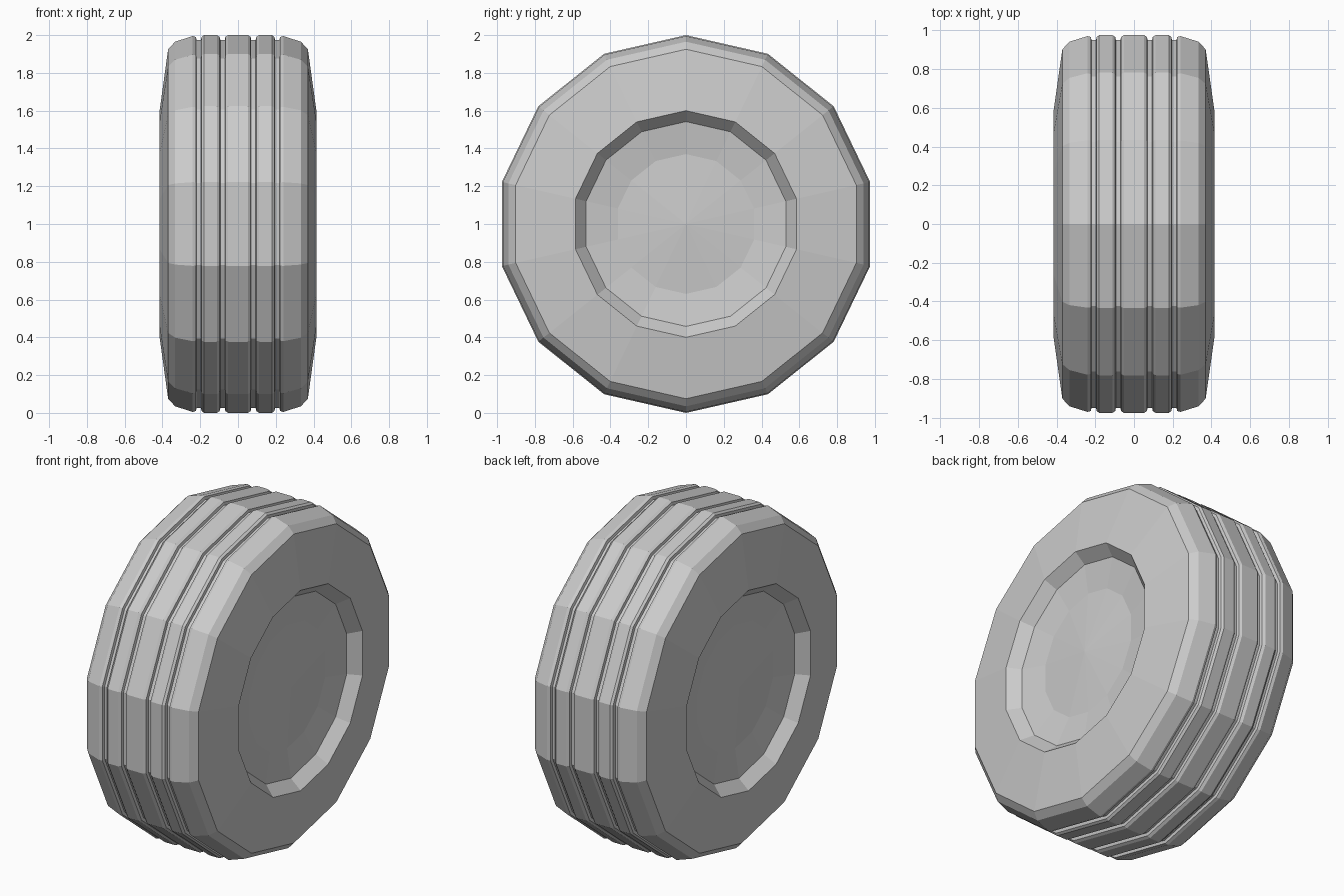
import bpy, bmesh, math

if "Cube" in bpy.data.objects:
    bpy.data.objects.remove(bpy.data.objects["Cube"])

SIDES = 14


def lathe(name, profile):
    """Revolve (x, radius) points about the x axis at z = 1; radius 0 makes a pole."""
    bm = bmesh.new()
    rings = []
    for x, r in profile:
        if r == 0:
            rings.append([bm.verts.new((x, 0, 1))] * SIDES)
        else:
            rings.append([bm.verts.new((x, r * math.sin(i * math.tau / SIDES),
                                        1 + r * math.cos(i * math.tau / SIDES)))
                          for i in range(SIDES)])
    for a, b in zip(rings, rings[1:]):
        for i in range(SIDES):
            j = (i + 1) % SIDES
            corners = list(dict.fromkeys((a[i], a[j], b[j], b[i])))
            bm.faces.new(corners)
    bmesh.ops.recalc_face_normals(bm, faces=bm.faces[:])
    mesh = bpy.data.meshes.new(name)
    bm.to_mesh(mesh)
    bm.free()
    obj = bpy.data.objects.new(name, mesh)
    bpy.context.collection.objects.link(obj)
    return obj


# Half of the wheel, from the middle of the tread out to the hub centre
tread = [(0.052, 1.0), (0.067, 0.99), (0.07, 0.973), (0.093, 0.973),
         (0.097, 0.99), (0.112, 1.0), (0.18, 1.0), (0.193, 0.99),
         (0.196, 0.973), (0.219, 0.973), (0.223, 0.99), (0.24, 0.995)]
shoulder = [(0.333, 0.965), (0.37, 0.925), (0.415, 0.6)]
hub = [(0.35, 0.542), (0.325, 0.37), (0.35, 0)]

# Tyre and recessed hubs in one closed revolved surface
half = tread + shoulder + hub
lathe("wheel", [(-x, r) for x, r in reversed(half)] + half)
